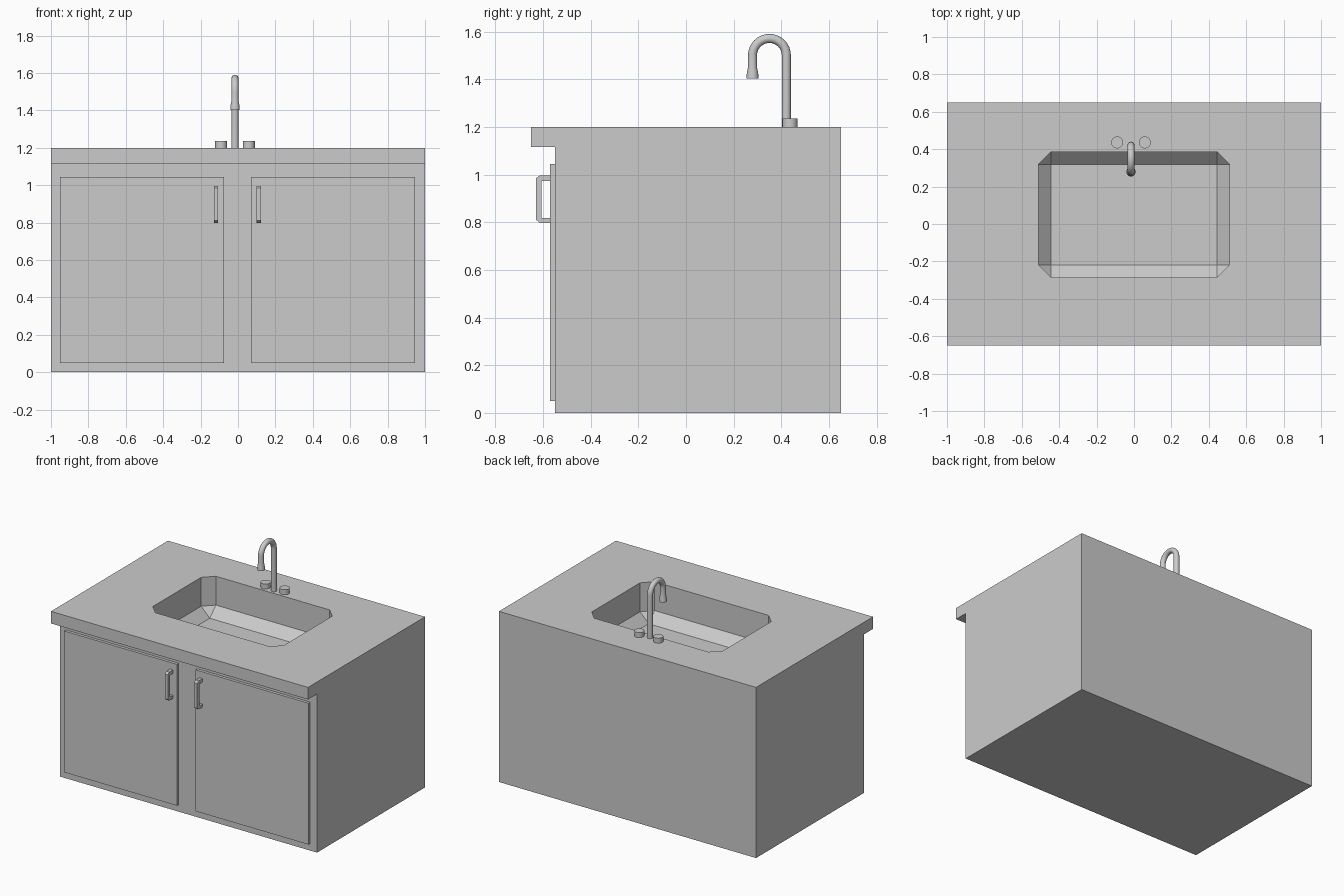
import bpy, bmesh, math

cube = bpy.data.objects.get("Cube")
if cube:
    bpy.data.objects.remove(cube, do_unlink=True)

grey = bpy.data.materials.new("plain_grey")
grey.use_nodes = True
grey.diffuse_color = (0.6, 0.6, 0.6, 1)
grey.node_tree.nodes["Principled BSDF"].inputs["Base Color"].default_value = (0.6, 0.6, 0.6, 1)


def finish(name, bm, smooth=False):
    bmesh.ops.recalc_face_normals(bm, faces=bm.faces)
    mesh = bpy.data.meshes.new(name)
    bm.to_mesh(mesh)
    bm.free()
    mesh.materials.append(grey)
    obj = bpy.data.objects.new(name, mesh)
    bpy.context.collection.objects.link(obj)
    if smooth:
        bpy.ops.object.select_all(action="DESELECT")
        obj.select_set(True)
        bpy.context.view_layer.objects.active = obj
        bpy.ops.object.shade_smooth_by_angle(angle=math.radians(40))
    return obj


def extrude_profile(name, profile, x0, x1):
    """Extrude a closed (y, z) outline along x."""
    bm = bmesh.new()
    face = bm.faces.new([bm.verts.new((x0, y, z)) for y, z in profile])
    ext = bmesh.ops.extrude_face_region(bm, geom=[face])
    verts = [g for g in ext["geom"] if isinstance(g, bmesh.types.BMVert)]
    bmesh.ops.translate(bm, verts=verts, vec=(x1 - x0, 0, 0))
    return finish(name, bm)


def box(name, x, y, z, bevel=0):
    bm = bmesh.new()
    bmesh.ops.create_cube(bm, size=1)
    for v in bm.verts:
        v.co = [r[0] if c < 0 else r[1] for c, r in zip(v.co, (x, y, z))]
    if bevel:
        bmesh.ops.bevel(bm, geom=bm.edges[:], offset=bevel, segments=1,
                        profile=0.5, affect="EDGES")
    return finish(name, bm)


def sweep(name, stations, x, sides=20):
    """Skin rings given as (y, z, radius, tilt in the yz plane)."""
    bm = bmesh.new()
    rings = []
    for y, z, r, tilt in stations:
        ring = []
        for i in range(sides):
            a = math.tau * i / sides
            side = r * math.cos(a)
            ring.append(bm.verts.new((x + r * math.sin(a),
                                      y + side * math.cos(tilt),
                                      z + side * math.sin(tilt))))
        rings.append(ring)
    for a, b in zip(rings, rings[1:]):
        for i in range(sides):
            j = (i + 1) % sides
            bm.faces.new((a[i], a[j], b[j], b[i]))
    bm.faces.new(rings[0])
    bm.faces.new(rings[-1])
    return finish(name, bm, smooth=True)


# Cabinet with overhanging counter
cabinet = extrude_profile("cabinet_and_counter", [
    (0.65, 0), (0.65, 1.2), (-0.65, 1.2), (-0.65, 1.115), (-0.55, 1.115), (-0.55, 0)], -1, 1)

# Basin with chamfered corners, cut out of the counter
cutter = box("basin_cutter", (-0.51, 0.51), (-0.285, 0.386), (0.93, 1.4), 0.067)
cutter.hide_render = True
cut = cabinet.modifiers.new("basin", "BOOLEAN")
cut.operation = "DIFFERENCE"
cut.solver = "EXACT"
cut.object = cutter
bpy.context.view_layer.update()
carved = bpy.data.meshes.new_from_object(
    cabinet.evaluated_get(bpy.context.evaluated_depsgraph_get()))
cabinet.modifiers.clear()
cabinet.data = carved
bpy.data.objects.remove(cutter, do_unlink=True)

# Doors and their handles
handle_profile = [
    (-0.57, 0.997), (-0.612, 0.997), (-0.629, 0.985), (-0.629, 0.81), (-0.612, 0.797),
    (-0.57, 0.797), (-0.57, 0.818), (-0.606, 0.818), (-0.606, 0.973), (-0.57, 0.973)]
middle = -0.003
for label, side in (("right", -1), ("left", 1)):
    edges = sorted(middle + side * d for d in (0.073, 0.95))
    box(label + "_door", edges, (-0.57, -0.545), (0.05, 1.044))
    grip = sorted(middle + side * d for d in (0.103, 0.126))
    extrude_profile(label + "_handle", handle_profile, *grip)

# Gooseneck faucet with flared spout
x_tap, y_tap, bend, z_arc, tube = -0.016, 0.421, 0.071, 1.5, 0.019
neck = [(y_tap, 1.2, tube, 0)]
for i in range(17):
    a = math.pi * i / 16
    neck.append((y_tap - bend + bend * math.cos(a), z_arc + bend * math.sin(a), tube, a))
y_spout = y_tap - 2 * bend
neck += [(y_spout, 1.45, tube, math.pi), (y_spout, 1.425, 0.024, math.pi),
         (y_spout, 1.403, 0.025, math.pi)]
sweep("faucet", neck, x_tap)

# Tap knobs
for label, side in (("right", -1), ("left", 1)):
    sweep(label + "_tap_knob", [(0.436, 1.2, 0.032, 0), (0.436, 1.235, 0.032, 0)],
          x_tap + side * 0.074)
